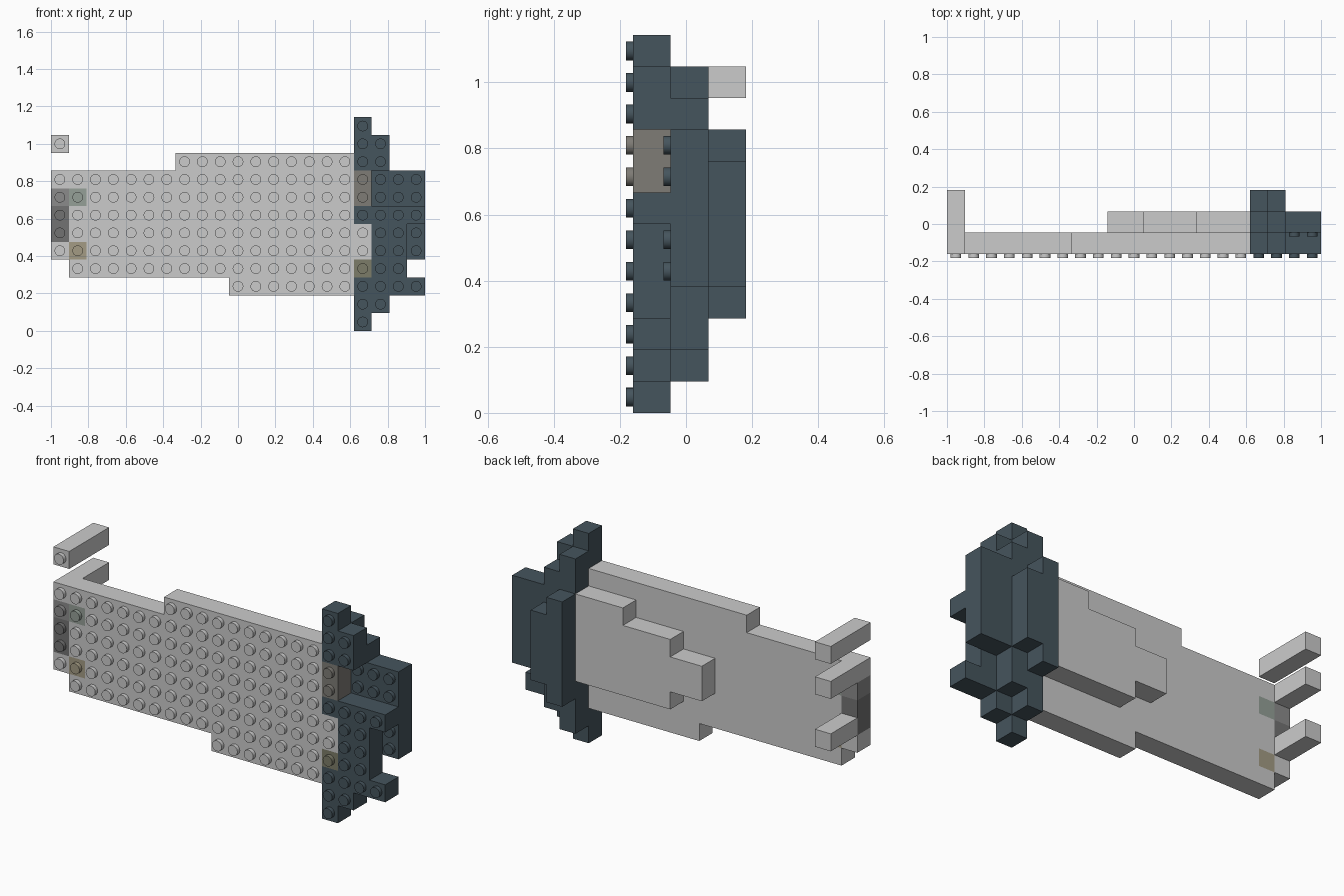
import bpy, bmesh, math
from mathutils import Matrix, Vector

if "Cube" in bpy.data.objects:
    bpy.data.objects.remove(bpy.data.objects["Cube"])

P = 2 / 21            # stud pitch (x and z)
H = 1.2 * P           # brick thickness along y
STUD_H, STUD_R = 0.021, 0.0285
Y0 = -(3 * H + STUD_H) / 2 + STUD_H   # front face of the first layer

COLORS = {
    "end_block": (0.06, 0.09, 0.11, 1),
    "brown_inset": (0.21, 0.20, 0.18, 1),
    "olive_inset": (0.20, 0.20, 0.14, 1),
    "green_inset": (0.30, 0.35, 0.31, 1),
    "tan_inset": (0.37, 0.33, 0.23, 1),
    "dark_inset": (0.17, 0.17, 0.17, 1),
    "mid_inset": (0.26, 0.26, 0.26, 1),
}
grid = {}             # (column, row, layer) -> part name


def fill(part, c0, c1, r0, r1, layer=0, depth=1):
    for c in range(c0, c1 + 1):
        for r in range(r0, r1 + 1):
            for l in range(layer, layer + depth):
                grid[c, r, l] = part


# Long body: front layer, then the stepped rear layer
fill("body", 0, 16, 4, 8)
fill("body", 1, 16, 3, 3)
fill("body", 10, 16, 2, 2)
fill("body", 7, 16, 9, 9)
fill("body", 14, 16, 4, 8, 1)
fill("body", 11, 13, 4, 7, 1)
fill("body", 9, 10, 5, 6, 1)
# Prongs pointing backwards
fill("upper_prong", 0, 0, 10, 10, 0, 3)
fill("middle_prong", 0, 0, 8, 8, 1, 2)
fill("lower_prong", 0, 0, 5, 5, 1, 2)
# Dark end block, front layer (one column at a time)
fill("end_block", 17, 17, 0, 11)
fill("end_block", 18, 18, 1, 6)
fill("end_block", 18, 18, 9, 10)
fill("end_block", 19, 19, 2, 6)
fill("end_block", 20, 20, 2, 2)
fill("end_block", 20, 20, 6, 6)
# Dark end block, middle and rear layers
fill("end_block", 17, 17, 1, 10, 1)
fill("end_block", 18, 18, 2, 9, 1)
fill("end_block", 19, 20, 4, 8, 1)
fill("end_block", 17, 17, 3, 8, 2)
fill("end_block", 18, 18, 4, 7, 2)
# Tinted insets in the front layer
fill("body", 17, 17, 4, 5)
fill("brown_inset", 17, 17, 7, 8)
fill("olive_inset", 17, 17, 3, 3)
fill("green_inset", 1, 1, 7, 7)
fill("tan_inset", 1, 1, 4, 4)
fill("dark_inset", 0, 0, 5, 6)
fill("mid_inset", 0, 0, 7, 7)


def corner(c, r, l):
    return Vector((-1 + c * P, Y0 + l * H, r * P))


def build(part):
    cells = {k for k, v in grid.items() if v == part}
    bm = bmesh.new()
    # Outer faces of the joined cells
    for cell in cells:
        for axis in range(3):
            for side in (0, 1):
                near = list(cell)
                near[axis] += 2 * side - 1
                if tuple(near) in cells:
                    continue
                u, v = [a for a in range(3) if a != axis]
                quad = []
                for du, dv in ((0, 0), (1, 0), (1, 1), (0, 1)):
                    p = list(cell)
                    p[axis] += side
                    p[u] += du
                    p[v] += dv
                    quad.append(bm.verts.new(corner(*p)))
                bm.faces.new(quad)
    bmesh.ops.remove_doubles(bm, verts=bm.verts[:], dist=1e-4)
    bmesh.ops.recalc_face_normals(bm, faces=bm.faces[:])
    bmesh.ops.dissolve_limit(bm, angle_limit=0.01, verts=bm.verts[:], edges=bm.edges[:])
    # Studs on every uncovered front face
    for c, r, l in cells:
        if (c, r, l - 1) not in grid:
            pos = corner(c + 0.5, r + 0.5, l) - Vector((0, STUD_H / 2, 0))
            bmesh.ops.create_cone(
                bm, cap_ends=True, segments=24, radius1=STUD_R, radius2=STUD_R, depth=STUD_H,
                matrix=Matrix.Translation(pos) @ Matrix.Rotation(math.pi / 2, 4, 'X'))
    mesh = bpy.data.meshes.new(part)
    bm.to_mesh(mesh)
    bm.free()
    ob = bpy.data.objects.new(part, mesh)
    bpy.context.collection.objects.link(ob)
    if part in COLORS:
        mat = bpy.data.materials.new(part)
        mat.diffuse_color = COLORS[part]
        mat.use_nodes = True
        mat.node_tree.nodes["Principled BSDF"].inputs["Base Color"].default_value = mat.diffuse_color
        mesh.materials.append(mat)
    bpy.ops.object.select_all(action='DESELECT')
    ob.select_set(True)
    bpy.context.view_layer.objects.active = ob
    bpy.ops.object.shade_smooth_by_angle(angle=math.radians(30))


for part in sorted(set(grid.values())):
    build(part)
